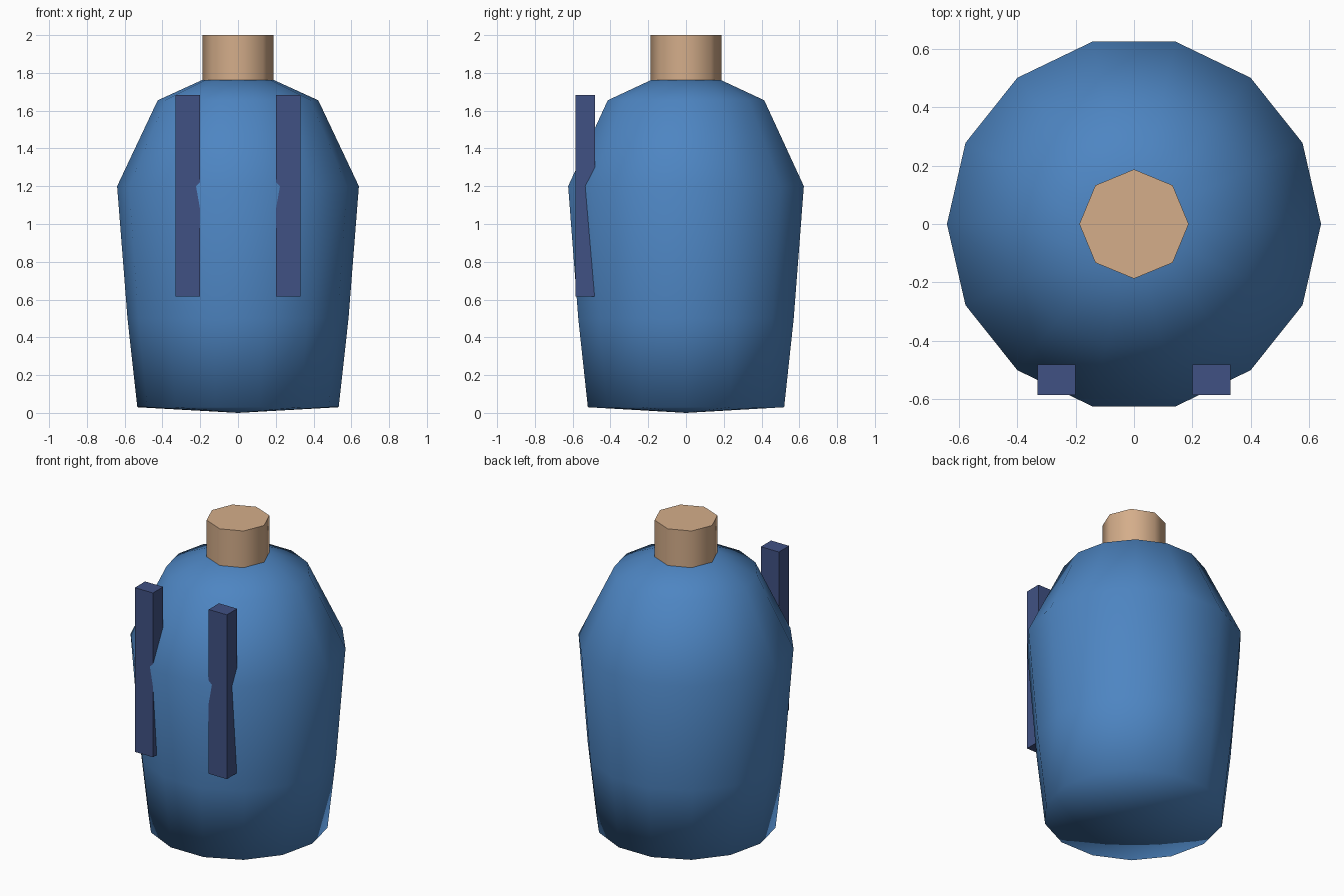
import bpy, bmesh, math

cube = bpy.data.objects.get("Cube")
if cube:
    bpy.data.objects.remove(cube, do_unlink=True)


def material(name, rgb):
    m = bpy.data.materials.new(name)
    m.use_nodes = True
    m.diffuse_color = (*rgb, 1)
    m.node_tree.nodes["Principled BSDF"].inputs["Base Color"].default_value = (*rgb, 1)
    return m


cloth = material("blue cloth", (0.075, 0.235, 0.54))
skin = material("tan skin", (0.66, 0.42, 0.255))
strap = material("dark blue strap", (0.051, 0.083, 0.23))


def add_object(name, bm, mat):
    bmesh.ops.recalc_face_normals(bm, faces=bm.faces)
    mesh = bpy.data.meshes.new(name)
    bm.to_mesh(mesh)
    bm.free()
    mesh.materials.append(mat)
    obj = bpy.data.objects.new(name, mesh)
    bpy.context.collection.objects.link(obj)
    return obj


def lathe(name, profile, sides, mat, smooth_angle):
    """Revolve (radius, z) points; the first and last lie on the axis."""
    bm = bmesh.new()
    bottom = bm.verts.new((0, 0, profile[0][1]))
    top = bm.verts.new((0, 0, profile[-1][1]))
    turns = [2 * math.pi * i / sides for i in range(sides)]
    rings = [[bm.verts.new((r * math.cos(a), r * math.sin(a), z)) for a in turns]
             for r, z in profile[1:-1]]
    for i in range(sides):
        j = (i + 1) % sides
        bm.faces.new((bottom, rings[0][j], rings[0][i]))
        bm.faces.new((top, rings[-1][i], rings[-1][j]))
        for low, high in zip(rings, rings[1:]):
            bm.faces.new((low[i], low[j], high[j], high[i]))
    obj = add_object(name, bm, mat)
    bpy.ops.object.select_all(action="DESELECT")
    obj.select_set(True)
    bpy.context.view_layer.objects.active = obj
    bpy.ops.object.shade_smooth_by_angle(angle=math.radians(smooth_angle))
    return obj


# Torso, smooth all over, and the neck with a crisp rim
lathe("torso", [(0, 0), (0.533, 0.03), (0.585, 0.5), (0.64, 1.2),
                (0.425, 1.655), (0.19, 1.762), (0, 1.765)], 14, cloth, 180)
lathe("neck", [(0, 1.74), (0.187, 1.74), (0.187, 2), (0, 2)], 8, skin, 50)

# Pair of upright straps set into the chest
for side, x in (("left", 0.265), ("right", -0.265)):
    bm = bmesh.new()
    bmesh.ops.create_cube(bm, size=1)
    bmesh.ops.scale(bm, vec=(0.13, 0.105, 1.065), verts=bm.verts)
    bmesh.ops.translate(bm, vec=(x, -0.533, 1.15), verts=bm.verts)
    add_object(side + "_strap", bm, strap)
